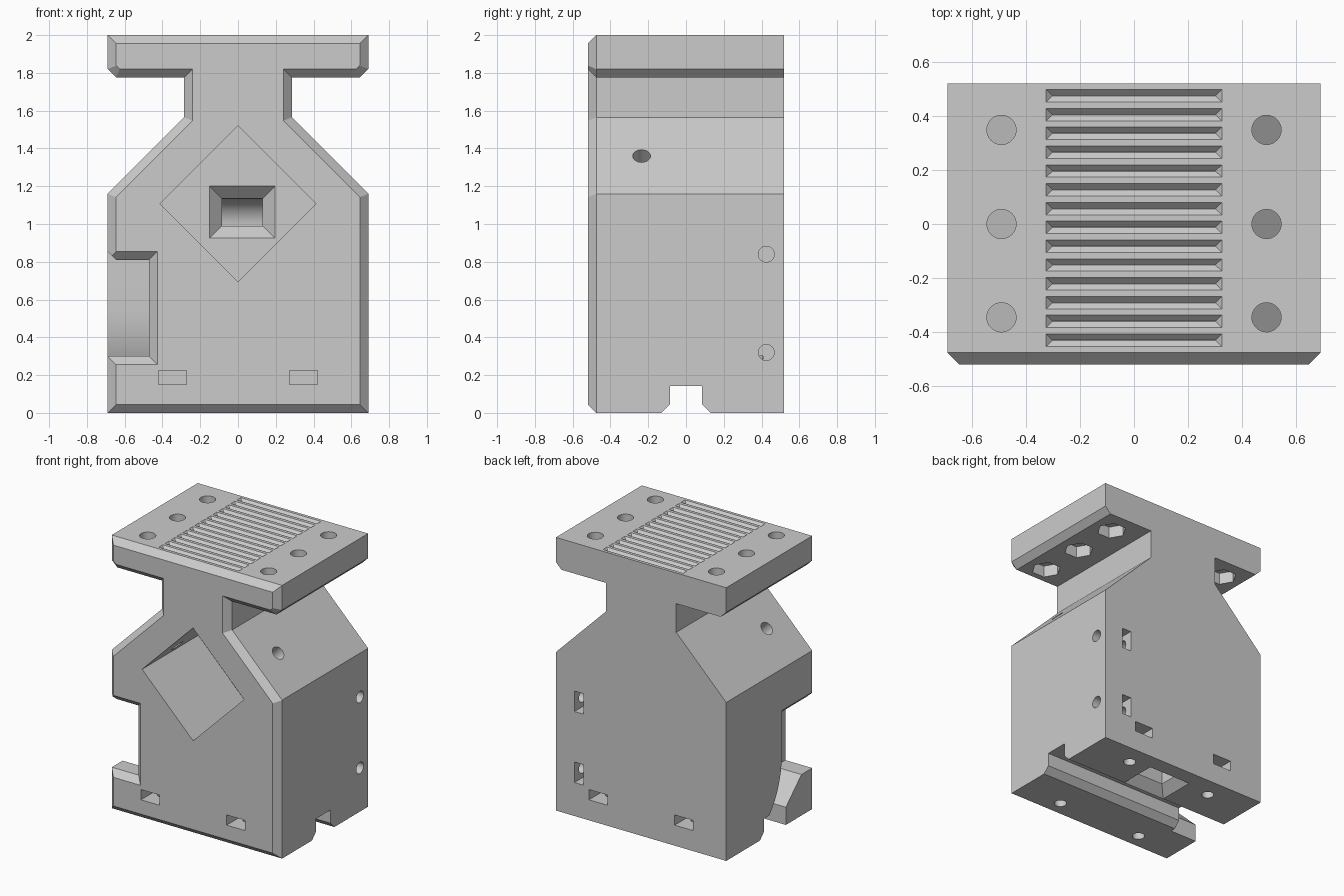
import bpy, bmesh
from math import sin, cos, pi, radians
from mathutils import Vector, Matrix

cube = bpy.data.objects.get("Cube")
if cube:
    bpy.data.objects.remove(cube)

grey = bpy.data.materials.new("plain grey")
grey.use_nodes = True
colour = (0.6, 0.6, 0.6, 1)
grey.diffuse_color = colour
grey.node_tree.nodes["Principled BSDF"].inputs["Base Color"].default_value = colour


def loft(name, ring_a, ring_b):
    """Closed solid between two matching rings of 3D points."""
    bm = bmesh.new()
    a = [bm.verts.new(p) for p in ring_a]
    b = [bm.verts.new(p) for p in ring_b]
    n = len(a)
    bm.faces.new(a)
    bm.faces.new(b[::-1])
    for i in range(n):
        j = (i + 1) % n
        bm.faces.new((a[j], a[i], b[i], b[j]))
    bmesh.ops.recalc_face_normals(bm, faces=bm.faces)
    mesh = bpy.data.meshes.new(name)
    bm.to_mesh(mesh)
    bm.free()
    mesh.materials.append(grey)
    obj = bpy.data.objects.new(name, mesh)
    bpy.context.scene.collection.objects.link(obj)
    return obj


def activate(obj):
    bpy.ops.object.select_all(action='DESELECT')
    bpy.context.view_layer.objects.active = obj
    obj.select_set(True)


def cut(ring_a, ring_b):
    """Remove a lofted solid from the body."""
    cutter = loft("cutter", ring_a, ring_b)
    cutter.hide_render = True
    activate(body)
    mod = body.modifiers.new("cut", 'BOOLEAN')
    mod.operation = 'DIFFERENCE'
    mod.solver = 'EXACT'
    mod.object = cutter
    bpy.ops.object.modifier_apply(modifier=mod.name)
    bpy.data.objects.remove(cutter)


def along_x(points, x0, x1):
    return [(x0, y, z) for y, z in points], [(x1, y, z) for y, z in points]


def along_y(points, y0, y1):
    return [(x, y0, z) for x, z in points], [(x, y1, z) for x, z in points]


def rect(a0, a1, b0, b1):
    return [(a0, b0), (a1, b0), (a1, b1), (a0, b1)]


def drill(start, end, radius, sides=32):
    start, end = Vector(start), Vector(end)
    turn = (end - start).to_track_quat('Z', 'Y').to_matrix()
    ring = [turn @ Vector((radius * cos(2 * pi * i / sides),
                           radius * sin(2 * pi * i / sides), 0)) for i in range(sides)]
    cut([start + p for p in ring], [end + p for p in ring])


# Body: mirrored outline, with the front edge chamfered
C = 0.045
W, D = 0.69, 0.52
half = [(W, 0), (W, 1.16), (0.285, 1.565), (0.285, 1.775), (W - C, 1.775), (W, 1.82), (W, 2)]
outline = half + [(-x, z) for x, z in reversed(half)]
body = loft("clamp_body", *along_y(outline, D, C - D))
bm = bmesh.new()
bm.from_mesh(body.data)
front = min(bm.faces, key=lambda f: f.calc_center_median().y)
bmesh.ops.inset_individual(bm, faces=[front], thickness=C, depth=C, use_even_offset=True)
bm.to_mesh(body.data)
bm.free()

# Groove along the underside with a flared mouth
groove = [(0.14, -0.01), (0.085, C), (0.085, 0.142)]
cut(*along_x(groove + [(-y, z) for y, z in reversed(groove)], -1, 1))

# Diamond pocket in the front
F = 0.13
R = 0.413
cut(*along_y([(R, 1.108), (0, 1.108 + R), (-R, 1.108), (0, 1.108 - R)], -1, F))

# Curved channel from the pocket floor down to the underside
bend = [(0.195 + 0.145 * sin(t), 0.99 + 0.145 * cos(t))
        for t in [radians(9 * i) for i in range(11)]]
cut(*along_x([(F - 0.05, 0.99), (F - 0.05, 1.135)] + bend + [(0.34, -0.1), (0.195, -0.1), (0.195, 0.99)],
             -0.085, 0.13))
# Flared channel mouths
E = 0.01
cut([(x, F - E, z) for x, z in rect(-0.15 - E, 0.195 + E, 0.925 - E, 1.2 + E)],
    [(x, F + 0.065, z) for x, z in rect(-0.085, 0.13, 0.99, 1.135)])
cut([(x, y, -E) for x, y in rect(-0.15 - E, 0.195 + E, 0.13 - E, 0.405 + E)],
    [(x, y, 0.065) for x, y in rect(-0.085, 0.13, 0.195, 0.34)])

# Curved notch on one side, sweeping down into the groove
sweep = [(-0.125 + 0.35 * (1 - cos(t)), 0.55 - 0.5 * sin(t))
         for t in [radians(8 * i) for i in range(9)]]
notch = [(-0.6, 0.81), (-0.125, 0.81)] + sweep + [(0.071, -0.1), (-0.17, -0.1),
         (-0.17, 0.13), (-0.35, 0.3), (-0.6, 0.3)]
cut(*along_x(notch, -0.8, -0.472))
cut([(x, -D - E, z) for x, z in rect(-0.8, -0.427 + E, 0.255 - E, 0.855 + E)],
    [(x, C - D, z) for x, z in rect(-0.8, -0.472, 0.3, 0.81)])
cut(*along_y([(-0.71, 0.8), (-0.71, 0.875), (-0.635, 0.8)], -0.6, -0.125))

# Grip grooves in the top plate
for i in range(14):
    y = 0.474 - 0.0695 * i
    cut([(a, y + b, 2 + E) for a, b in rect(-0.325 - E, 0.325 + E, -0.023 - E, 0.023 + E)],
        [(a, y + b, 1.978) for a, b in rect(-0.302, 0.302, -0.001, 0.001)])

for s in (-1, 1):
    # Bolt holes and hexagonal nut pockets in the top plate
    for y in (-0.345, 0, 0.348):
        drill((s * 0.49, y, 1.72), (s * 0.49, y, 2.1), 0.054)
        drill((s * 0.49, y, 1.72), (s * 0.49, y, 1.86), 0.1, 6)
    # Screw holes through the shoulders into the pocket
    drill((s * 0.59, -0.235, 1.46), (s * 0.29, -0.235, 1.16), 0.047)
    for t in (-1, 1):
        # Base screw holes and their nut slots
        drill((s * 0.347, t * 0.367, -0.1), (s * 0.347, t * 0.367, 0.3), 0.042)
        cut(*along_y(rect(s * 0.347 - 0.075, s * 0.347 + 0.075, 0.15, 0.225), t * 0.29, t * 0.6))

# Side screw holes and their nut slots at the back
for z in (0.32, 0.84):
    drill((0.8, 0.425, z), (0.36, 0.425, z), 0.042)
    cut(*along_y(rect(0.465, 0.54, z - 0.075, z + 0.075), 0.35, 0.6))

# Smooth the curved walls, keep the edges sharp
activate(body)
bpy.ops.object.shade_smooth_by_angle(angle=radians(25))
